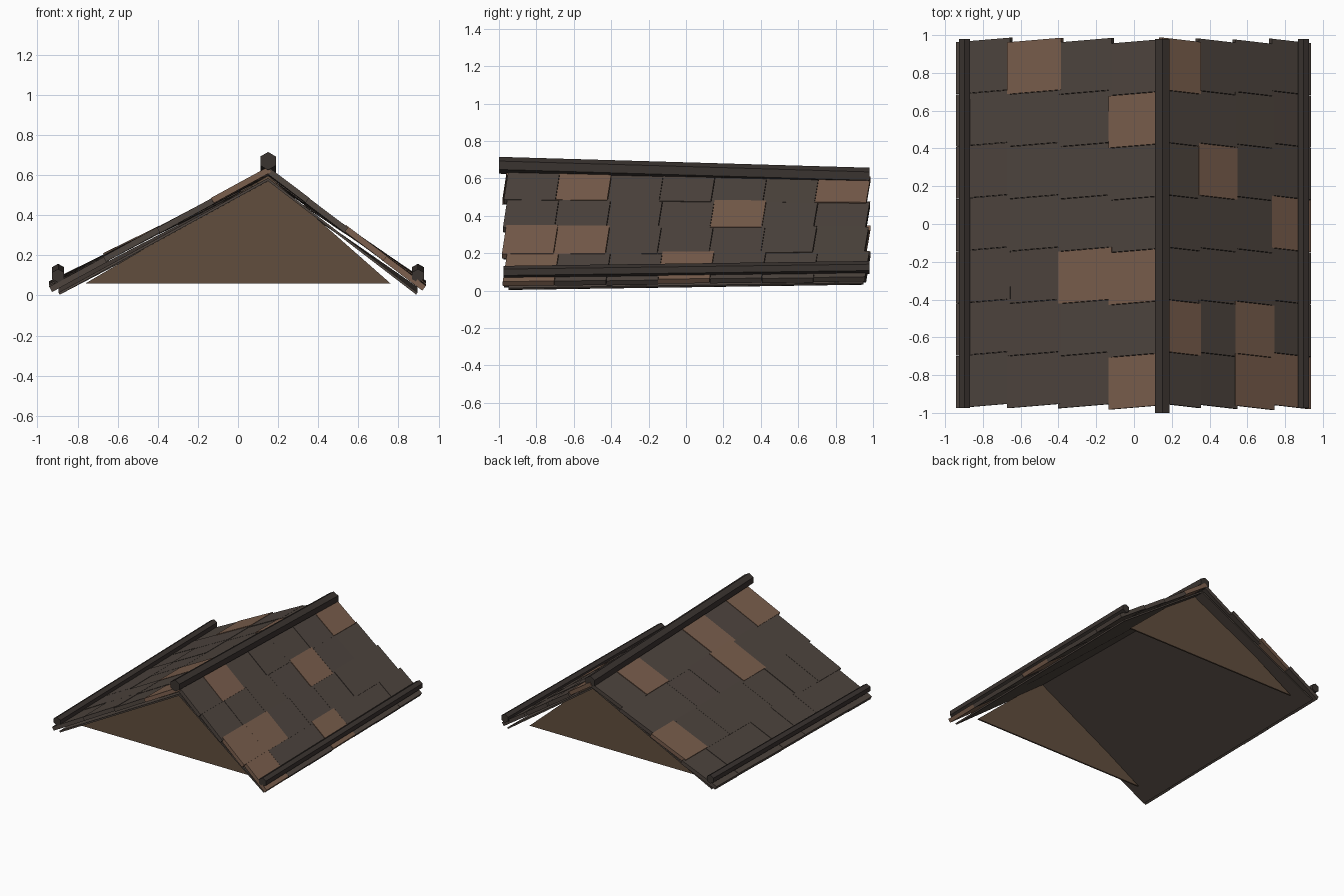
import bpy, math, random
from mathutils import Vector

if "Cube" in bpy.data.objects:
    bpy.data.objects.remove(bpy.data.objects["Cube"])

random.seed(4)
RX = 0.15  # off-centre ridge


def mat(name, c):
    m = bpy.data.materials.new(name)
    m.diffuse_color = (*c, 1)
    m.use_nodes = True
    m.node_tree.nodes["Principled BSDF"].inputs["Base Color"].default_value = m.diffuse_color
    return m


DARK = mat("dark_shingle", (0.075, 0.058, 0.048))
WARM = mat("warm_shingle", (0.19, 0.11, 0.072))
BEAM = mat("dark_timber", (0.042, 0.033, 0.029))
WALL = mat("gable_board", (0.12, 0.076, 0.048))


def add(name, verts, faces, m):
    me = bpy.data.meshes.new(name)
    me.from_pydata([tuple(v) for v in verts], [], faces)
    me.materials.append(m)
    ob = bpy.data.objects.new(name, me)
    bpy.context.collection.objects.link(ob)
    return ob


def slab(name, quad, t, m):
    # quad runs counter-clockwise seen from above; thickness goes down
    q = [Vector(p) for p in quad]
    n = (q[2] - q[0]).cross(q[3] - q[1]).normalized()
    if n.z < 0:
        q.reverse()
        n = -n
    v = q + [p - n * t for p in q]
    f = [(0, 1, 2, 3), (7, 6, 5, 4)]
    f += [(i, i + 4, (i + 1) % 4 + 4, (i + 1) % 4) for i in range(4)]
    add(name, v, f, m)


def roof_z(u, y):
    # u = 0 at the eave, 1 at the ridge; the roof sags toward the back
    return (0.068 + 0.014 * y) * (1 - u) + (0.622 - 0.018 * y) * u


# shingles: four rows of seven on each slope, (row from ridge, column from front)
warm = {-1: {(0, 5), (0, 0), (0, 2), (1, 2), (2, 6)},
        1: {(0, 6), (0, 1), (1, 4), (2, 0), (2, 1), (3, 0), (3, 3)}}
for s in (-1, 1):
    for r in range(4):
        shift = random.uniform(-0.006, 0.006)
        for c in range(7):
            u1, u0 = 1 - r / 4, 1 - (r + 1) / 4 - 0.015
            y0 = -0.967 + c * 0.277 + shift
            y1 = y0 + 0.275
            lift = random.uniform(-0.003, 0.003)
            is_warm = (r, c) in warm[s]
            if is_warm:
                lift += 0.004

            def pt(u, y):
                x = s * 0.925 + (RX - s * 0.925) * u
                return (x, y + (u - (u0 + u1) / 2) * 0.09, roof_z(u, y) + lift)
            slab("shingle", [pt(u0, y0), pt(u0, y1), pt(u1, y1), pt(u1, y0)],
                 0.03, WARM if is_warm else DARK)

# thin under-roof panels, slightly twisted
for s in (-1, 1):
    slab("under_panel", [(s * 0.895, -0.95, 0.014), (s * 0.895, 0.95, 0.042),
                         (RX, 0.95, 0.56), (RX, -0.95, 0.585)], 0.012, DARK)

# gable end boards
for name, y in (("front_gable", -0.86), ("back_gable", 0.86)):
    v = [(x, y + d, z) for d in (-0.006, 0.006)
         for x, z in ((-0.76, 0.06), (0.76, 0.06), (RX, 0.597))]
    add(name, v, [(0, 1, 2), (5, 4, 3), (0, 3, 4, 1), (1, 4, 5, 2), (2, 5, 3, 0)], WALL)


# hexagonal ridge and eave poles
def pole(name, x, r, y0, z0, y1, z1):
    v = [(x + r * math.sin(k * math.pi / 3), y, z + r * math.cos(k * math.pi / 3))
         for y, z in ((y0, z0), (y1, z1)) for k in range(6)]
    f = [(k, (k + 1) % 6, (k + 1) % 6 + 6, k + 6) for k in range(6)]
    add(name, v, f + [(5, 4, 3, 2, 1, 0), (6, 7, 8, 9, 10, 11)], BEAM)


pole("ridge_pole", RX, 0.045, -1.0, 0.670, 0.98, 0.612)
for s in (-1, 1):
    pole("eave_pole", s * 0.897, 0.034, -0.975, 0.098, 0.98, 0.124)
